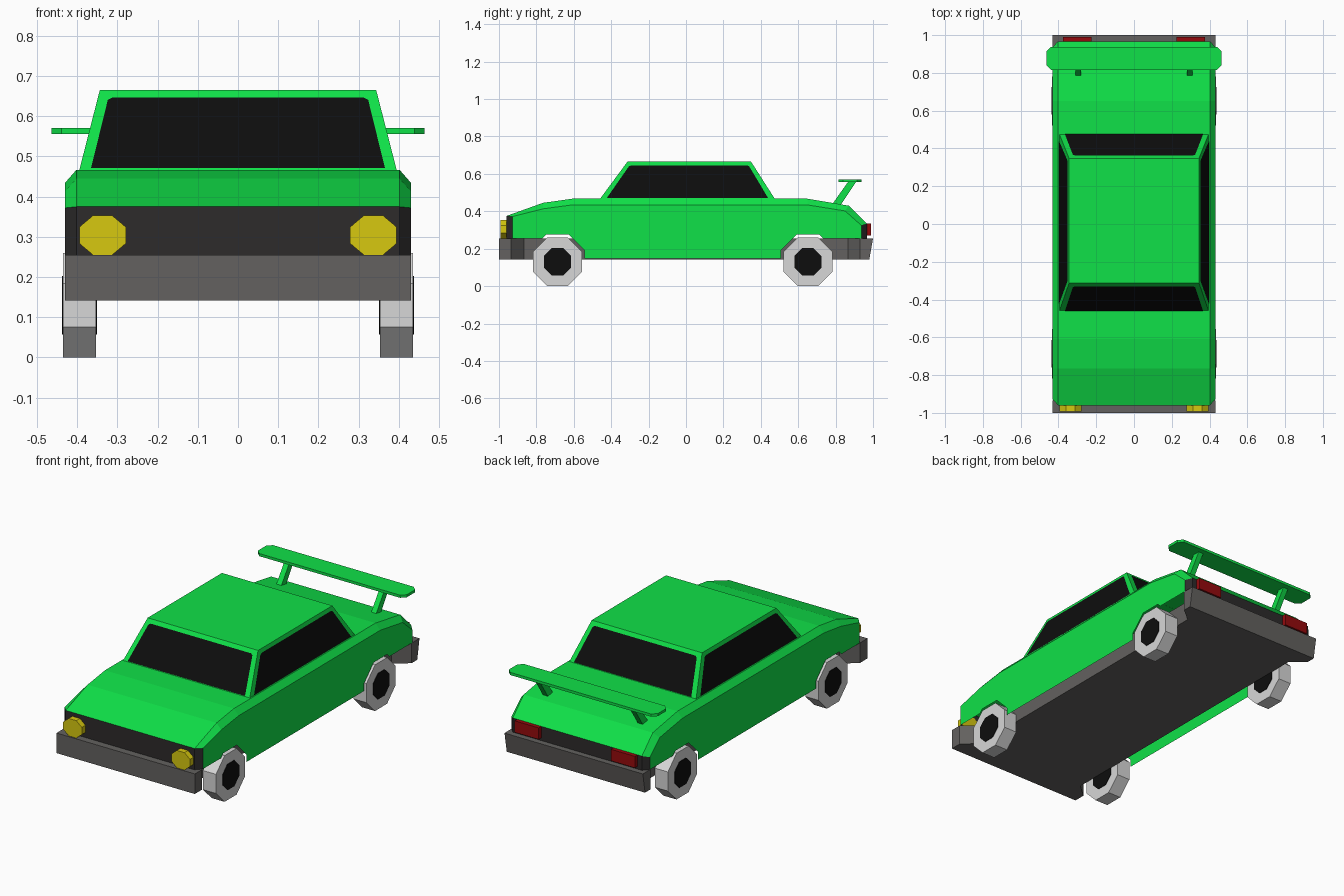
import bpy, bmesh, math
from mathutils import Vector

if "Cube" in bpy.data.objects:
    bpy.data.objects.remove(bpy.data.objects["Cube"])


def material(name, rgb):
    m = bpy.data.materials.new(name)
    m.diffuse_color = (*rgb, 1)
    m.use_nodes = True
    m.node_tree.nodes["Principled BSDF"].inputs["Base Color"].default_value = m.diffuse_color
    return m


GREEN = material("green paint", (0.005, 0.75, 0.065))
BLACK = material("black glass", (0.004, 0.004, 0.004))
GREY = material("bumper grey", (0.125, 0.12, 0.115))
DARK = material("dark trim", (0.026, 0.024, 0.024))
TYRE = material("pale tyre", (0.68, 0.68, 0.68))
YELLOW = material("yellow lamp", (0.68, 0.58, 0.005))
RED = material("red lamp", (0.3, 0.003, 0.004))


def finish(name, bm, mats, mirror=False):
    me = bpy.data.meshes.new(name)
    bm.to_mesh(me)
    bm.free()
    ob = bpy.data.objects.new(name, me)
    bpy.context.collection.objects.link(ob)
    for m in mats:
        me.materials.append(m)
    if mirror:
        ob.modifiers.new("mirror", 'MIRROR')
    return ob


def prism(name, pts, axis, a, b, mat, mirror=False):
    """Extrude a 2D outline along an axis from a to b."""
    place = {'X': lambda p, t: (t, p[0], p[1]),
             'Y': lambda p, t: (p[0], t, p[1]),
             'Z': lambda p, t: (p[0], p[1], t)}[axis]
    bm = bmesh.new()
    lo = [bm.verts.new(place(p, a)) for p in pts]
    hi = [bm.verts.new(place(p, b)) for p in pts]
    bm.faces.new(lo)
    bm.faces.new(hi)
    n = len(pts)
    for i in range(n):
        j = (i + 1) % n
        bm.faces.new((lo[i], lo[j], hi[j], hi[i]))
    bmesh.ops.recalc_face_normals(bm, faces=bm.faces[:])
    return finish(name, bm, [mat], mirror)


def octagon(cx, cy, rx, ry=None):
    """Flat-topped octagon; rx, ry are half sizes across the flats."""
    k = 1 / math.cos(math.pi / 8)
    ry = ry or rx
    return [(cx + rx * k * math.cos((i + .5) * math.pi / 4),
             cy + ry * k * math.sin((i + .5) * math.pi / 4)) for i in range(8)]


# Body shell: top edge line, shoulder line, and side wall with wheel arches
FRONT_AXLE, REAR_AXLE, FLOOR, SILL = -0.687, 0.652, 0.255, 0.147
top = [(-.96, .375), (-.765, .445), (-.61, .467), (.65, .467), (.87, .43), (.967, .335)]
shoulder = [(-.927, .372), (-.765, .413), (-.61, .434), (.65, .434), (.85, .402), (.937, .325)]
fa, ra = FRONT_AXLE, REAR_AXLE
lower = [(-.927, FLOOR), (fa - .08, FLOOR), (fa - .06, .275), (fa + .06, .275),
         (fa + .145, .19), (fa + .145, SILL), (ra - .145, SILL), (ra - .145, .19),
         (ra - .06, .275), (ra + .06, .275), (ra + .08, FLOOR), (.937, FLOOR)]
bm = bmesh.new()
C = [bm.verts.new((0, y, z)) for y, z in top]
T = [bm.verts.new((.402, y, z)) for y, z in top]
S = [bm.verts.new((.431, y, z)) for y, z in shoulder]
L = [bm.verts.new((.431, y, z)) for y, z in lower]
for i in range(len(top) - 1):
    bm.faces.new((C[i], T[i], T[i + 1], C[i + 1]))
    bm.faces.new((T[i], S[i], S[i + 1], T[i + 1]))
bm.faces.new(L + S[::-1])
# dark nose and tail panels with angled corners
for e, flip in ((0, False), (-1, True)):
    c = bm.verts.new((0, top[e][0], FLOOR))
    t = bm.verts.new((.402, top[e][0], FLOOR))
    for loop in ((c, t, T[e], C[e]), (t, L[e], S[e], T[e])):
        f = bm.faces.new(loop[::-1] if flip else loop)
        f.material_index = 1
finish("body_shell", bm, [GREEN, DARK], mirror=True)

# Cabin: tapered block
base = [Vector(p) for p in ((-.395, -.46, .466), (.395, -.46, .466),
                            (.395, .475, .466), (-.395, .475, .466))]
roof = [Vector(p) for p in ((-.344, -.313, .665), (.344, -.313, .665),
                            (.344, .348, .665), (-.344, .348, .665))]
bm = bmesh.new()
b = [bm.verts.new(p) for p in base]
r = [bm.verts.new(p) for p in roof]
bm.faces.new(r)
for i in range(4):
    j = (i + 1) % 4
    bm.faces.new((b[i], b[j], r[j], r[i]))
finish("cabin", bm, [GREEN])

# Windows: thin plates on each cabin side, top corners clipped
outline = [(.036, .015), (.964, .015), (.962, .87), (.948, .9), (.052, .9), (.038, .87)]
for i, name in enumerate(("windscreen", "right_window", "rear_window", "left_window")):
    j = (i + 1) % 4
    n = (base[j] - base[i]).cross(roof[i] - base[i]).normalized()
    bm = bmesh.new()
    vs = []
    for u, v in outline:
        p = base[i].lerp(base[j], u).lerp(roof[i].lerp(roof[j], u), v)
        vs.append(bm.verts.new(p + n * .003))
    bm.faces.new(vs)
    finish(name, bm, [BLACK])

# Chassis with wide bumpers at both ends, rear bumper raked at the bottom
half = [(.431, -1), (.431, -.935), (.352, -.865), (.352, .865), (.431, .93), (.431, 1)]
plan = half + [(-x, y) for x, y in half[::-1]]
chassis = prism("chassis_and_bumpers", plan, 'Z', .142, FLOOR, GREY)
for v in chassis.data.vertices:
    if v.co.y > .99 and v.co.z < .2:
        v.co.y = .98

# Wheels with black hubs
for end, y in (("front", fa), ("rear", ra)):
    prism(end + "_wheels", octagon(y, .13, .13), 'X', .354, .435, TYRE, True)
    prism(end + "_hubs", octagon(y, .13, .073), 'X', .351, .438, BLACK, True)

# Lamps
prism("headlamps", octagon(.337, .304, .058, .049), 'Y', -.992, -.955, YELLOW, True)
prism("tail_lamps", [(.225, .27), (.375, .27), (.375, .335), (.225, .335)],
      'Y', .955, .99, RED, True)

# Rear spoiler: plate with clipped corners on two raked struts
w, f, k, c = .464, .815, .938, .025
plate = [(w - c, f), (w, f + c), (w, k - c), (w - c, k)]
plate += [(-x, y) for x, y in plate[::-1]]
prism("spoiler_plate", plate, 'Z', .556, .571, GREEN)
prism("spoiler_struts", [(.78, .435), (.828, .435), (.91, .558), (.867, .558)],
      'X', .28, .311, GREEN, True)
